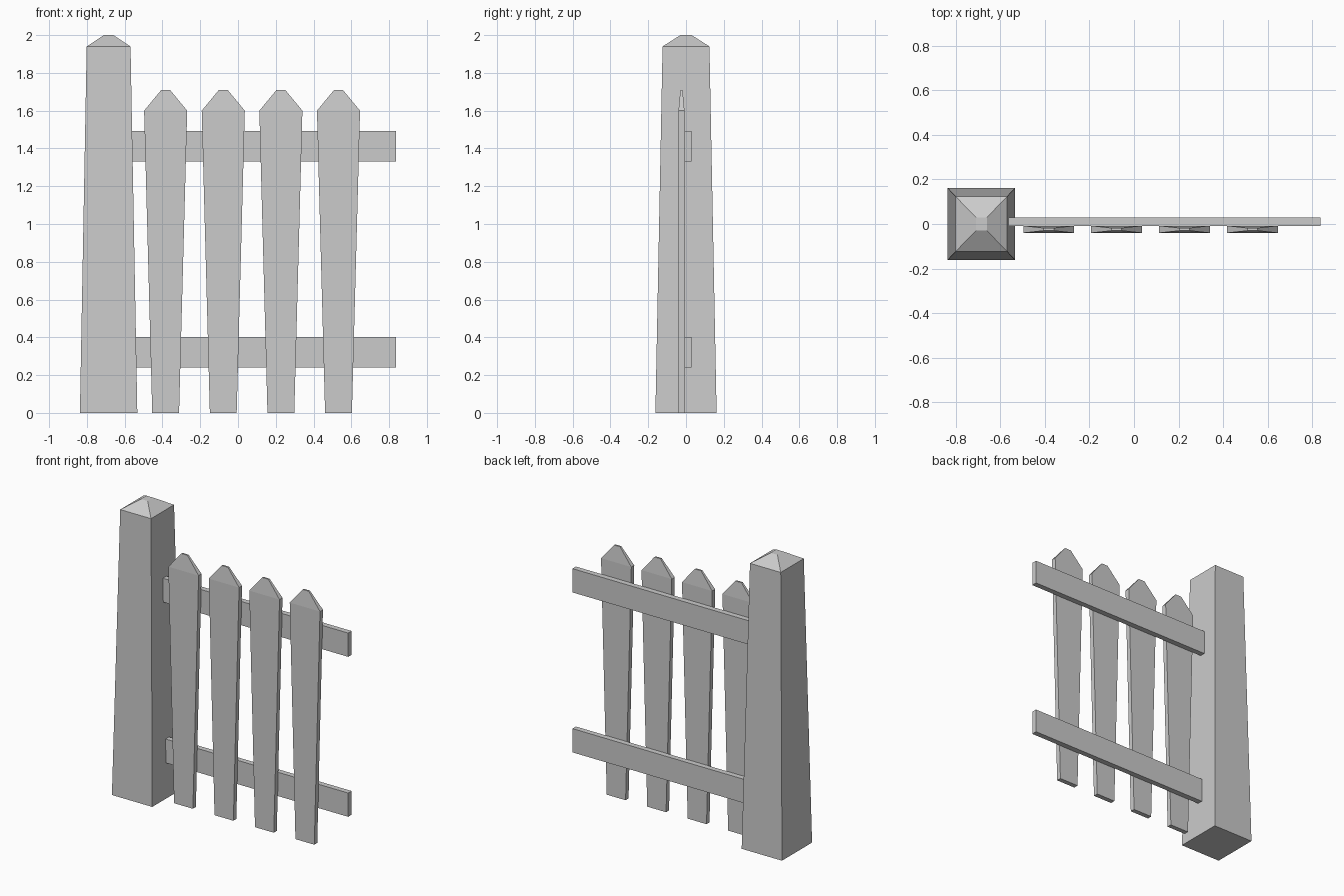
import bpy

if "Cube" in bpy.data.objects:
    bpy.data.objects.remove(bpy.data.objects["Cube"])


def loft(name, sections):
    """Box-like solid through rectangular sections (x, y, half_x, half_y, z)."""
    verts, faces = [], []
    for x, y, hx, hy, z in sections:
        verts += [(x + sx * hx, y + sy * hy, z)
                  for sx, sy in ((-1, -1), (1, -1), (1, 1), (-1, 1))]
    for s in range(len(sections) - 1):
        for i in range(4):
            a, b = 4 * s + i, 4 * s + (i + 1) % 4
            faces.append((a, b, b + 4, a + 4))
    n = len(verts)
    faces += [(3, 2, 1, 0), (n - 4, n - 3, n - 2, n - 1)]
    mesh = bpy.data.meshes.new(name)
    mesh.from_pydata(verts, [], faces)
    obj = bpy.data.objects.new(name, mesh)
    bpy.context.collection.objects.link(obj)
    return obj


# Tapered post with a low pyramid cap
PX = -0.685
loft("post", [(PX, 0, 0.152, 0.162, 0),
              (PX, 0, 0.116, 0.124, 1.94),
              (PX, 0, 0.025, 0.030, 2.0)])

# Horizontal rails, ends tucked against the post
for name, z in (("lower_rail", 0.24), ("upper_rail", 1.33)):
    loft(name, [(0.137, 0.0105, 0.699, 0.0185, z),
                (0.137, 0.0105, 0.699, 0.0185, z + 0.162)])

# Pickets: wider at the shoulder, with a blunt thinned tip
for i in range(4):
    x = -0.383 + 0.305 * i
    loft(f"picket_{i + 1}", [(x, -0.024, 0.071, 0.016, 0),
                             (x, -0.024, 0.114, 0.016, 1.60),
                             (x, -0.024, 0.023, 0.006, 1.71)])
